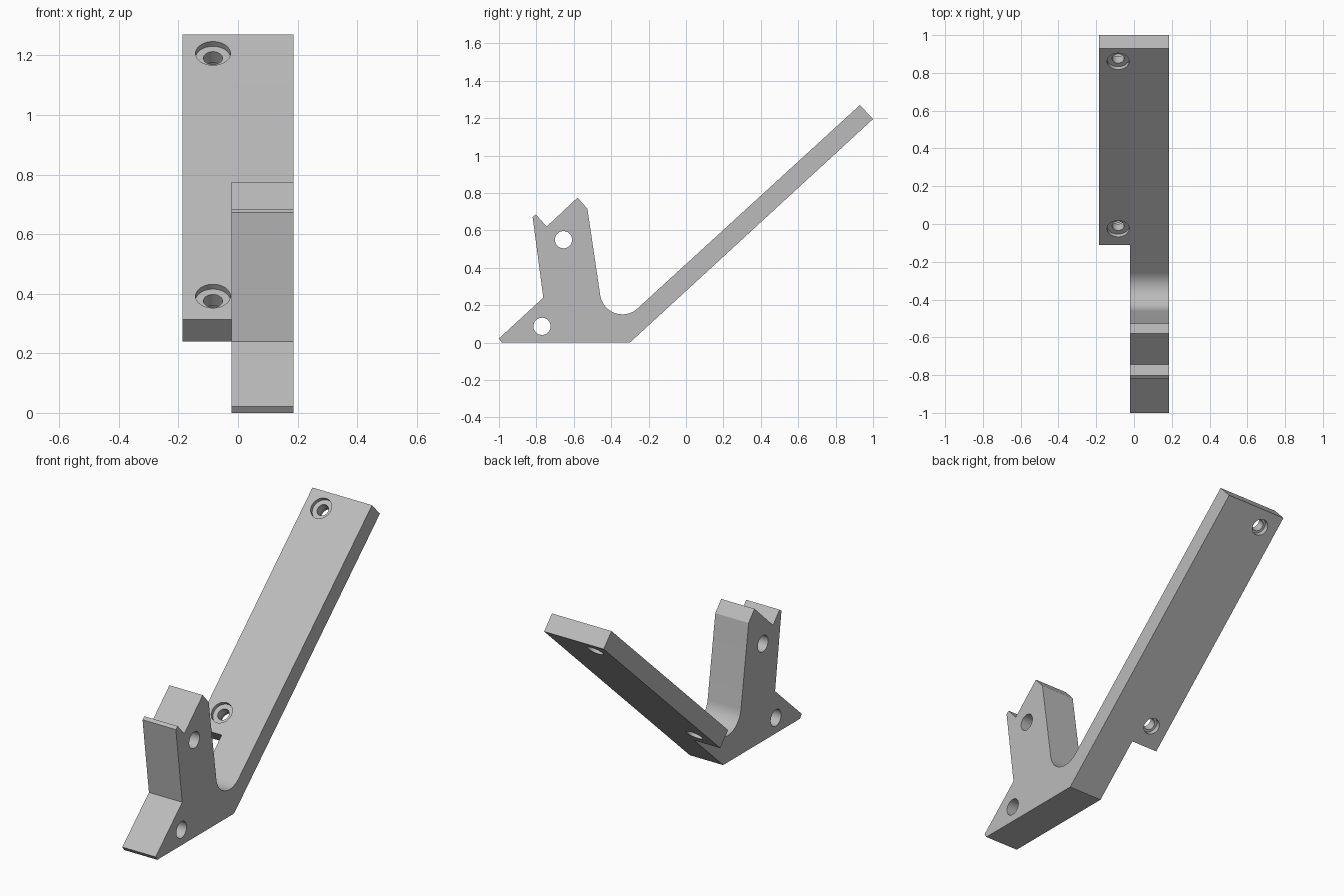
import bpy
import bmesh
from math import sin, cos, radians
from mathutils import Vector

cube = bpy.data.objects.get("Cube")
if cube:
    bpy.data.objects.remove(cube, do_unlink=True)

HALF = 0.186      # half the full width
STEP = -0.022     # side plane where the narrow body ends

grey = bpy.data.materials.new("light grey")
grey.use_nodes = True
grey.diffuse_color = (0.5, 0.5, 0.5, 1)
grey.node_tree.nodes["Principled BSDF"].inputs["Base Color"].default_value = (0.5, 0.5, 0.5, 1)


def extrude_profile(name, points, x0, x1):
    """Solid made from a side profile of (y, z) points."""
    bm = bmesh.new()
    face = bm.faces.new([bm.verts.new((x0, y, z)) for y, z in points])
    new = bmesh.ops.extrude_face_region(bm, geom=[face])["geom"]
    verts = [v for v in new if isinstance(v, bmesh.types.BMVert)]
    bmesh.ops.translate(bm, verts=verts, vec=(x1 - x0, 0, 0))
    bmesh.ops.recalc_face_normals(bm, faces=bm.faces)
    mesh = bpy.data.meshes.new(name)
    bm.to_mesh(mesh)
    bm.free()
    mesh.materials.append(grey)
    obj = bpy.data.objects.new(name, mesh)
    bpy.context.collection.objects.link(obj)
    return obj


def combine(target, other, operation):
    """Apply a boolean and remove the helper."""
    mod = target.modifiers.new("combine", 'BOOLEAN')
    mod.operation = operation
    mod.solver = 'EXACT'
    mod.object = other
    bpy.context.view_layer.objects.active = target
    bpy.ops.object.modifier_apply(modifier=mod.name)
    bpy.data.objects.remove(other, do_unlink=True)


def drill(target, centre, axis, radius, length):
    """Cut a round hole centred on a point along an axis."""
    bpy.ops.mesh.primitive_cylinder_add(vertices=48, radius=radius, depth=length, location=centre)
    cutter = bpy.context.object
    cutter.name = "hole_cutter"
    cutter.hide_render = True
    cutter.rotation_euler = axis.to_track_quat('Z', 'Y').to_euler()
    cutter.data.materials.append(grey)
    bpy.context.view_layer.update()
    combine(target, cutter, 'DIFFERENCE')


# Sloping arm corners
heel, tip_low, tip_high = (-0.30, 0), (1.0, 1.195), (0.93, 1.27)

# Body profile: foot, arm, rounded crook and notched post
crook = [(-0.34 + 0.12 * cos(radians(a)), 0.271 + 0.12 * sin(radians(a)))
         for a in [312.5 - 124.5 * i / 20 for i in range(21)]]
profile = [(-1, 0.022), (-0.985, 0), heel, tip_low, tip_high] + crook + [
    (-0.527, 0.715), (-0.58, 0.775), (-0.745, 0.62), (-0.803, 0.685),
    (-0.82, 0.672), (-0.763, 0.24)]
bracket = extrude_profile("hook_bracket", profile, STEP, HALF)

# Wider side flange along the arm
flange = extrude_profile("arm_flange", [(-0.04, 0.239), tip_low, tip_high, (-0.11, 0.314)],
                         -HALF, STEP)
combine(bracket, flange, 'UNION')

# Cross holes through the foot and the post
for y, z in [(-0.77, 0.087), (-0.655, 0.55)]:
    drill(bracket, (0.08, y, z), Vector((1, 0, 0)), 0.046, 1)

# Stepped screw holes through the flange
normal = Vector((0, -0.676, 0.737))
thickness = 0.1026
for y, z in [(0.861, 1.207), (-0.025, 0.392)]:
    top = Vector((-0.084, y, z))
    drill(bracket, top - normal * thickness / 2, normal, 0.032, 0.2)
    drill(bracket, top, normal, 0.0585, 0.044)
    drill(bracket, top - normal * thickness, normal, 0.045, 0.06)

# Smooth rounded surfaces, crisp edges
bpy.ops.object.select_all(action='DESELECT')
bracket.select_set(True)
bpy.context.view_layer.objects.active = bracket
bpy.ops.object.shade_smooth_by_angle(angle=radians(25))
